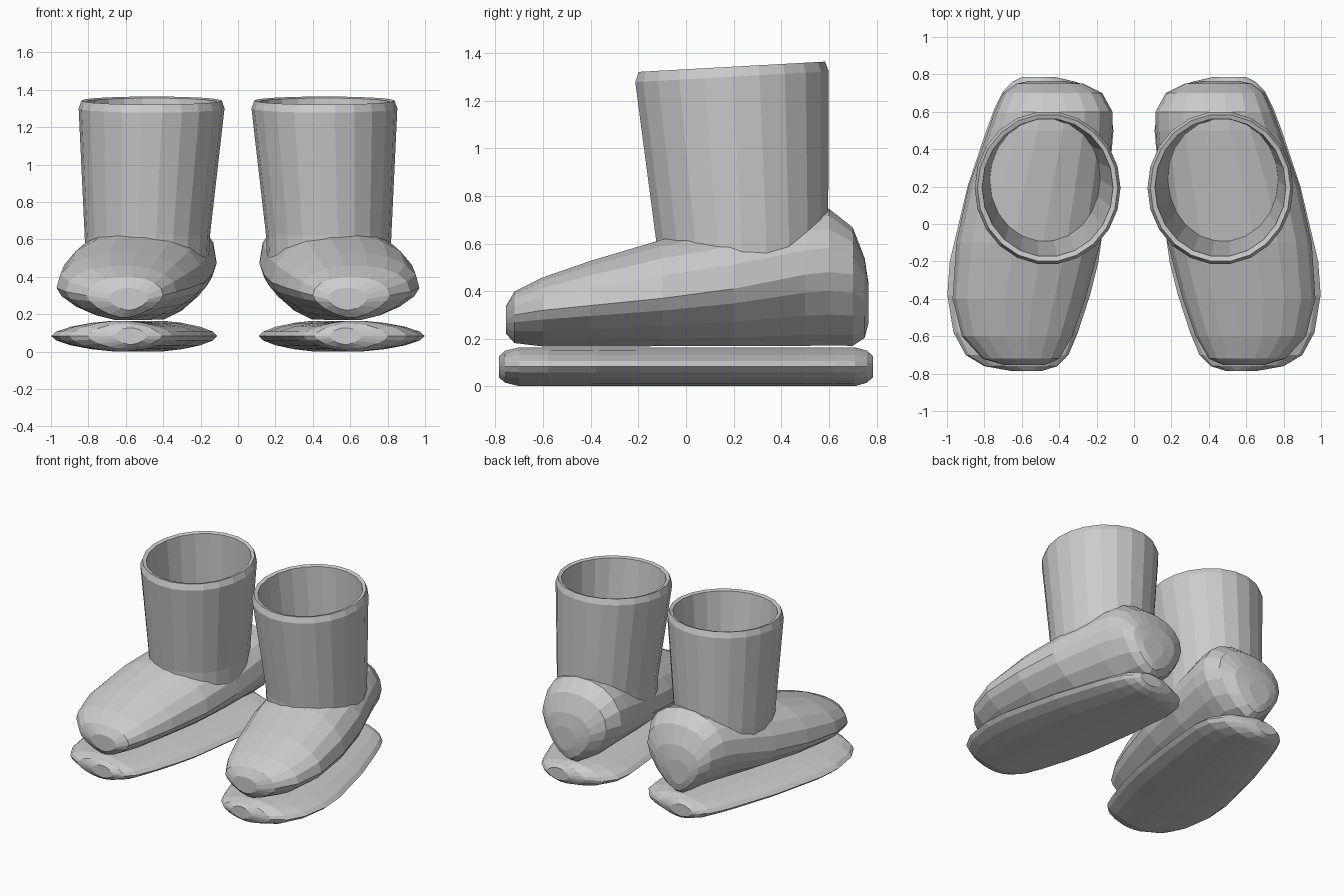
import bpy
import bmesh
from math import cos, sin, pi, copysign

cube = bpy.data.objects.get("Cube")
if cube:
    bpy.data.objects.remove(cube)

grey = bpy.data.materials.new("soft grey")
grey.use_nodes = True
colour = (0.6, 0.6, 0.6, 1)
grey.diffuse_color = colour
grey.node_tree.nodes["Principled BSDF"].inputs["Base Color"].default_value = colour


def loft(name, rings, capped):
    """Skin a list of point rings and mirror the part to the other side."""
    bm = bmesh.new()
    loops = [[bm.verts.new(p) for p in ring] for ring in rings]
    for a, b in zip(loops, loops[1:]):
        for i in range(len(a)):
            j = (i + 1) % len(a)
            bm.faces.new((a[i], a[j], b[j], b[i]))
    if capped:
        bm.faces.new(loops[0])
        bm.faces.new(loops[-1])
    bmesh.ops.recalc_face_normals(bm, faces=bm.faces)
    mesh = bpy.data.meshes.new(name)
    bm.to_mesh(mesh)
    bm.free()
    mesh.materials.append(grey)
    obj = bpy.data.objects.new(name, mesh)
    bpy.context.collection.objects.link(obj)
    mirror = obj.modifiers.new("Mirror", "MIRROR")
    mirror.use_mirror_merge = False
    return obj


def power(v, e):
    return copysign(abs(v) ** (2 / e), v)


def section(y, left, right, mid, top, bottom, e_top, e_bottom, sides=18):
    """Rounded cross-section at depth y, with separate upper and lower curves."""
    ring = []
    for i in range(sides):
        a = 2 * pi * i / sides
        c, s = cos(a), sin(a)
        e = e_top if s >= 0 else e_bottom
        height = top - mid if s >= 0 else mid - bottom
        x = (left + right) / 2 + (right - left) / 2 * power(c, e)
        ring.append((x, y, mid + height * power(s, e)))
    return ring


# Sole: thin lens-shaped slab (y, inner x, outer x, half thickness)
sole = [
    (-0.785, 0.49, 0.66, 0.045), (-0.76, 0.41, 0.80, 0.068),
    (-0.70, 0.35, 0.90, 0.083), (-0.58, 0.30, 0.965, 0.083),
    (-0.38, 0.235, 0.998, 0.083), (-0.2, 0.19, 0.985, 0.083),
    (0.2, 0.135, 0.89, 0.083), (0.5, 0.11, 0.79, 0.083),
    (0.62, 0.125, 0.745, 0.083), (0.71, 0.19, 0.70, 0.083),
    (0.76, 0.31, 0.65, 0.068), (0.785, 0.42, 0.60, 0.045),
]
loft("sole", [section(y, l, r, 0.083, 0.083 + h, 0.083 - h, 1.7, 1.7)
              for y, l, r, h in sole], True)

# Foot: low toe rising to a tall heel (y, inner x, outer x, mid z, top z, bottom z)
foot = [
    (-0.755, 0.48, 0.69, 0.28, 0.34, 0.22), (-0.72, 0.40, 0.81, 0.30, 0.40, 0.18),
    (-0.6, 0.33, 0.92, 0.32, 0.46, 0.165), (-0.4, 0.26, 0.97, 0.34, 0.53, 0.165),
    (-0.1, 0.18, 0.95, 0.37, 0.62, 0.165), (0.2, 0.14, 0.885, 0.41, 0.68, 0.165),
    (0.5, 0.115, 0.78, 0.47, 0.74, 0.165), (0.6, 0.115, 0.745, 0.48, 0.75, 0.165),
    (0.7, 0.17, 0.70, 0.47, 0.67, 0.165), (0.75, 0.27, 0.63, 0.42, 0.54, 0.2),
    (0.765, 0.38, 0.56, 0.37, 0.44, 0.26),
]
loft("foot", [section(*row, 2.2, 1.55) for row in foot], True)


def hoop(cx, cy, rx, ry, z, slope, sides=22):
    ring = []
    for i in range(sides):
        a = 2 * pi * i / sides
        y = cy + ry * sin(a)
        ring.append((cx + rx * cos(a), y, z + slope * (y - cy)))
    return ring


# Shaft: flared hollow tube with a bevelled, slightly slanted rim
loft("shaft", [
    hoop(0.485, 0.235, 0.33, 0.36, 0.5, 0),
    hoop(0.485, 0.235, 0.335, 0.365, 0.62, 0),
    hoop(0.462, 0.193, 0.39, 0.41, 1.30, 0.055),
    hoop(0.462, 0.193, 0.375, 0.395, 1.342, 0.055),
    hoop(0.462, 0.195, 0.35, 0.37, 1.335, 0.055),
    hoop(0.475, 0.24, 0.29, 0.32, 0.5, 0),
], False)
